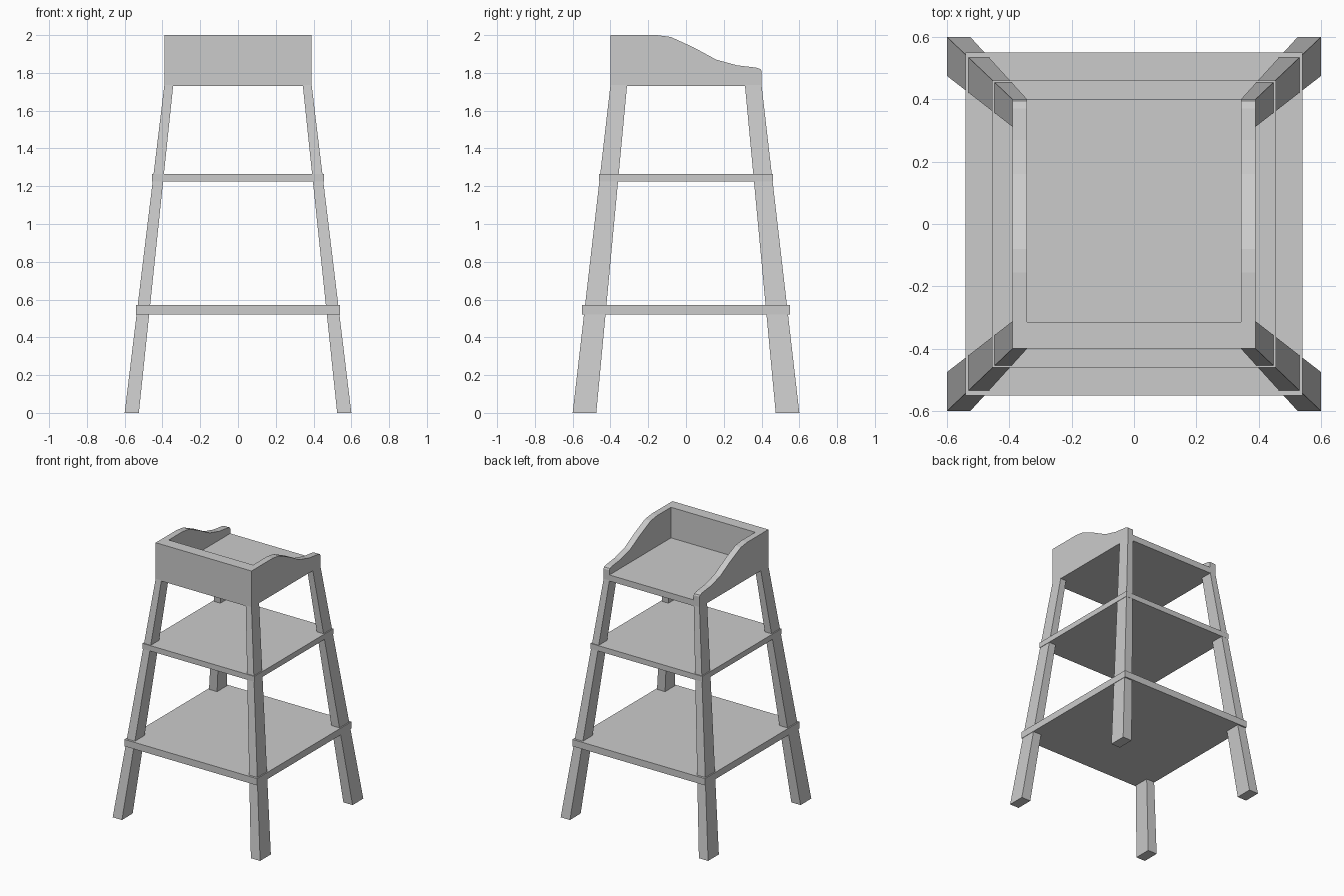
import bpy
import bmesh

cube = bpy.data.objects.get("Cube")
if cube:
    bpy.data.objects.remove(cube, do_unlink=True)

GREY = (0.6, 0.6, 0.6, 1)
mat = bpy.data.materials.new("plain grey")
mat.use_nodes = True
mat.diffuse_color = GREY
mat.node_tree.nodes["Principled BSDF"].inputs["Base Color"].default_value = GREY


def loft(name, start, end):
    """Solid between two matching outlines."""
    bm = bmesh.new()
    a = [bm.verts.new(p) for p in start]
    b = [bm.verts.new(p) for p in end]
    bm.faces.new(a)
    bm.faces.new(b[::-1])
    for i in range(len(a)):
        j = (i + 1) % len(a)
        bm.faces.new((a[j], a[i], b[i], b[j]))
    bmesh.ops.recalc_face_normals(bm, faces=bm.faces)
    mesh = bpy.data.meshes.new(name)
    bm.to_mesh(mesh)
    bm.free()
    mesh.materials.append(mat)
    obj = bpy.data.objects.new(name, mesh)
    bpy.context.collection.objects.link(obj)
    return obj


def rect(x0, x1, y0, y1, z):
    return [(x0, y0, z), (x1, y0, z), (x1, y1, z), (x0, y1, z)]


def slab(name, hx, hy, z0, z1):
    return loft(name, rect(-hx, hx, -hy, hy, z0), rect(-hx, hx, -hy, hy, z1))


# Four splayed, tapering legs
for side, sx in (("left", 1), ("right", -1)):
    for end, sy in (("front", -1), ("back", 1)):
        loft(f"{end}_{side}_leg",
             rect(sx * 0.6, sx * 0.525, sy * 0.6, sy * 0.475, 0),
             rect(sx * 0.39, sx * 0.343, sy * 0.40, sy * 0.312, 1.735))

# Shelves
slab("lower_shelf", 0.54, 0.55, 0.52, 0.57)
slab("upper_shelf", 0.455, 0.46, 1.225, 1.265)

# Top tray: floor, front wall and curved sides, joined as one U-shaped rim
FLOOR, TOP = 1.73, 2.0
slab("tray_floor", 0.343, 0.40, FLOOR, FLOOR + 0.045)
loft("tray_front_wall", rect(-0.343, 0.343, -0.40, -0.315, FLOOR),
     rect(-0.343, 0.343, -0.40, -0.315, TOP))

profile = [(0.40, FLOOR), (-0.40, FLOOR), (-0.40, TOP), (-0.155, TOP),
           (-0.08, 1.99), (0.04, 1.935), (0.16, 1.87), (0.27, 1.84),
           (0.37, 1.828), (0.395, 1.82), (0.40, 1.81)]
for side, sx in (("left", 1), ("right", -1)):
    loft(f"tray_{side}_side",
         [(sx * 0.39, y, z) for y, z in profile],
         [(sx * 0.343, y, z) for y, z in profile])
